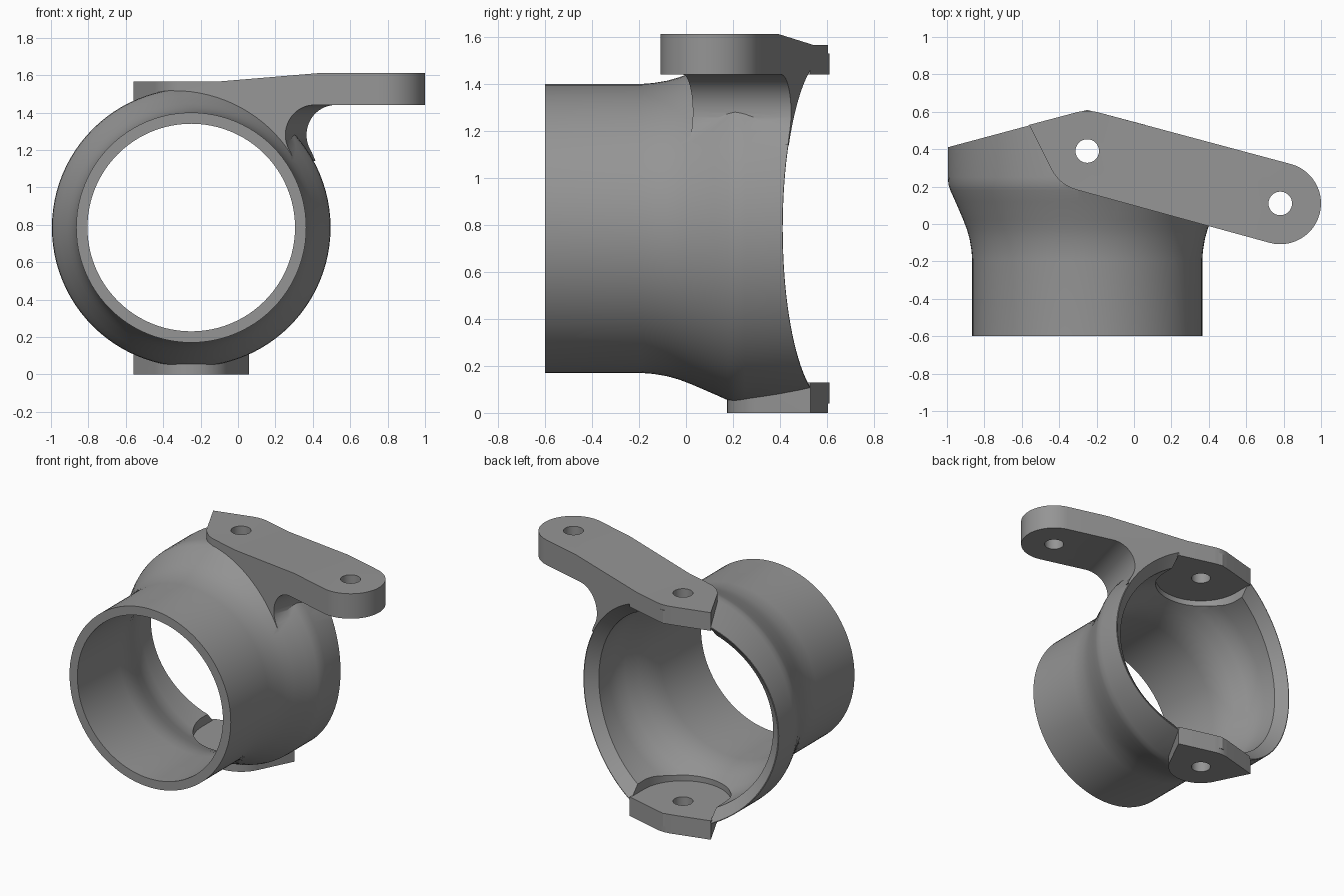
import bpy, bmesh, math
from mathutils import Vector

if "Cube" in bpy.data.objects:
    bpy.data.objects.remove(bpy.data.objects["Cube"])

CX, CZ = -0.25, 0.785          # bore axis (along y)
PIN, END = (-0.25, 0.39), (0.782, 0.11)   # hole centres in plan
SLOPE, APEX = 0.268, 0.610     # rear faces fall away to both sides
SEG = 96

metal = bpy.data.materials.new("grey_metal")
metal.diffuse_color = (0.30, 0.30, 0.30, 1)
metal.use_nodes = True
metal.node_tree.nodes["Principled BSDF"].inputs["Base Color"].default_value = metal.diffuse_color


def make(name, bm):
    bmesh.ops.recalc_face_normals(bm, faces=bm.faces)
    me = bpy.data.meshes.new(name)
    bm.to_mesh(me)
    bm.free()
    ob = bpy.data.objects.new(name, me)
    bpy.context.collection.objects.link(ob)
    me.materials.append(metal)
    return ob


def prism(name, pts, vec):
    """Extrude a closed outline of 3D points along vec."""
    bm = bmesh.new()
    f = bm.faces.new([bm.verts.new(p) for p in pts])
    r = bmesh.ops.extrude_face_region(bm, geom=[f])
    bmesh.ops.translate(bm, vec=vec, verts=[v for v in r["geom"] if isinstance(v, bmesh.types.BMVert)])
    return make(name, bm)


def plan(name, pts, z0, z1):
    return prism(name, [(x, y, z0) for x, y in pts], (0, 0, z1 - z0))


def arc(c, r, a0, a1, n):
    out = []
    for i in range(n + 1):
        a = math.radians(a0 + (a1 - a0) * i / n)
        out.append((c[0] + r * math.cos(a), c[1] + r * math.sin(a)))
    return out


def turned(name, stations):
    """Rings about the bore axis; a wedge ring follows the sloped rear faces."""
    bm = bmesh.new()
    rings = []
    for r, y, wedge in stations:
        ring = []
        for i in range(SEG):
            a = 2 * math.pi * i / SEG
            dx = r * math.cos(a)
            yy = APEX - SLOPE * abs(dx) + y if wedge else y
            ring.append(bm.verts.new((CX + dx, yy, CZ + r * math.sin(a))))
        rings.append(ring)
    for a, b in zip(rings, rings[1:]):
        for i in range(SEG):
            j = (i + 1) % SEG
            bm.faces.new((a[i], a[j], b[j], b[i]))
    bm.faces.new(rings[0])
    bm.faces.new(rings[-1])
    return make(name, bm)


def boolean(ob, tool, op):
    m = ob.modifiers.new(op, 'BOOLEAN')
    m.operation, m.object, m.solver = op, tool, 'EXACT'
    bpy.context.view_layer.objects.active = ob
    bpy.ops.object.modifier_apply(modifier=m.name)
    bpy.data.objects.remove(tool)


# Housing: tube flaring into a wider cup, trimmed to a shallow rear wedge
body = turned("knuckle_housing", [
    (0.615, -0.6, 0), (0.615, -0.19, 0), (0.619, -0.14, 0), (0.629, -0.08, 0),
    (0.643, -0.03, 0), (0.662, 0.02, 0), (0.705, 0.12, 0), (0.732, 0.18, 0),
    (0.742, 0.21, 0), (0.745, 0.25, 0), (0.745, 0.8, 0)])
boolean(body, plan("wedge", [(CX - 1, -1), (CX + 1, -1), (CX + 1, APEX - SLOPE),
                             (CX, APEX), (CX - 1, APEX - SLOPE)], -0.5, 2), 'INTERSECT')

# Top steering arm: plan outline trimmed by a side profile with a round throat
outline = ([(-0.56, 0.53)] + arc(PIN, 0.215, 105, 75, 6) + arc(END, 0.218, 75, -105, 28)
           + arc(PIN, 0.215, 255, 205, 10))
arm = plan("arm", outline, 1.0, 1.8)
d = Vector((END[0] - PIN[0], END[1] - PIN[1], 0)).normalized()
n = Vector((-d.y, d.x, 0))
side = ([(-0.8, 1.565), (0.2, 1.565), (0.78, 1.612), (1.6, 1.612), (1.6, 1.44)]
        + arc((0.74, 1.28), 0.16, 90, 215, 18) + [(0.63, 1.14), (-0.8, 1.14)])
base = Vector((PIN[0], PIN[1], 0)) - n
boolean(arm, prism("arm_side", [base + d * u + Vector((0, 0, z)) for u, z in side], n * 2), 'INTERSECT')
boolean(body, arm, 'UNION')

# Bottom lug
lug = ([(-0.56, 0.53)] + arc(PIN, 0.215, 105, 75, 6) + [(0.06, 0.53)]
       + arc(PIN, 0.215, -25, -155, 20))
boolean(body, plan("lug", lug, 0, 0.13), 'UNION')

# Bore: stepped cavity with chamfered rear rim and flat pockets at the lugs
bore = turned("bore", [
    (0.555, -0.8, 0), (0.555, -0.15, 0), (0.56, -0.09, 0), (0.573, -0.03, 0),
    (0.593, 0.03, 0), (0.63, 0.12, 0), (0.652, 0.18, 0), (0.662, 0.25, 0),
    (0.665, -0.075, 1), (0.815, 0.075, 1), (0.815, 0.9, 0)])
boolean(bore, plan("pocket", [(CX + 0.3, 0.85), (CX - 0.3, 0.85)]
                   + arc(PIN, 0.3, 180, 360, 32), 0.1, 1.47), 'UNION')
for z0, z1 in ((1.44, 1.9), (-0.4, 0.13)):
    boolean(bore, plan("keep", [(CX - 0.308, -0.02), (CX + 0.308, -0.02),
                                (CX + 0.308, 1), (CX - 0.308, 1)], z0, z1), 'DIFFERENCE')
boolean(body, bore, 'DIFFERENCE')

# Pin holes
for c in (PIN, END):
    boolean(body, plan("hole", arc(c, 0.063, 0, 348.75, 31), -0.2, 1.9), 'DIFFERENCE')

bpy.ops.object.select_all(action='DESELECT')
body.select_set(True)
bpy.context.view_layer.objects.active = body
bpy.ops.object.shade_smooth_by_angle(angle=math.radians(30))
